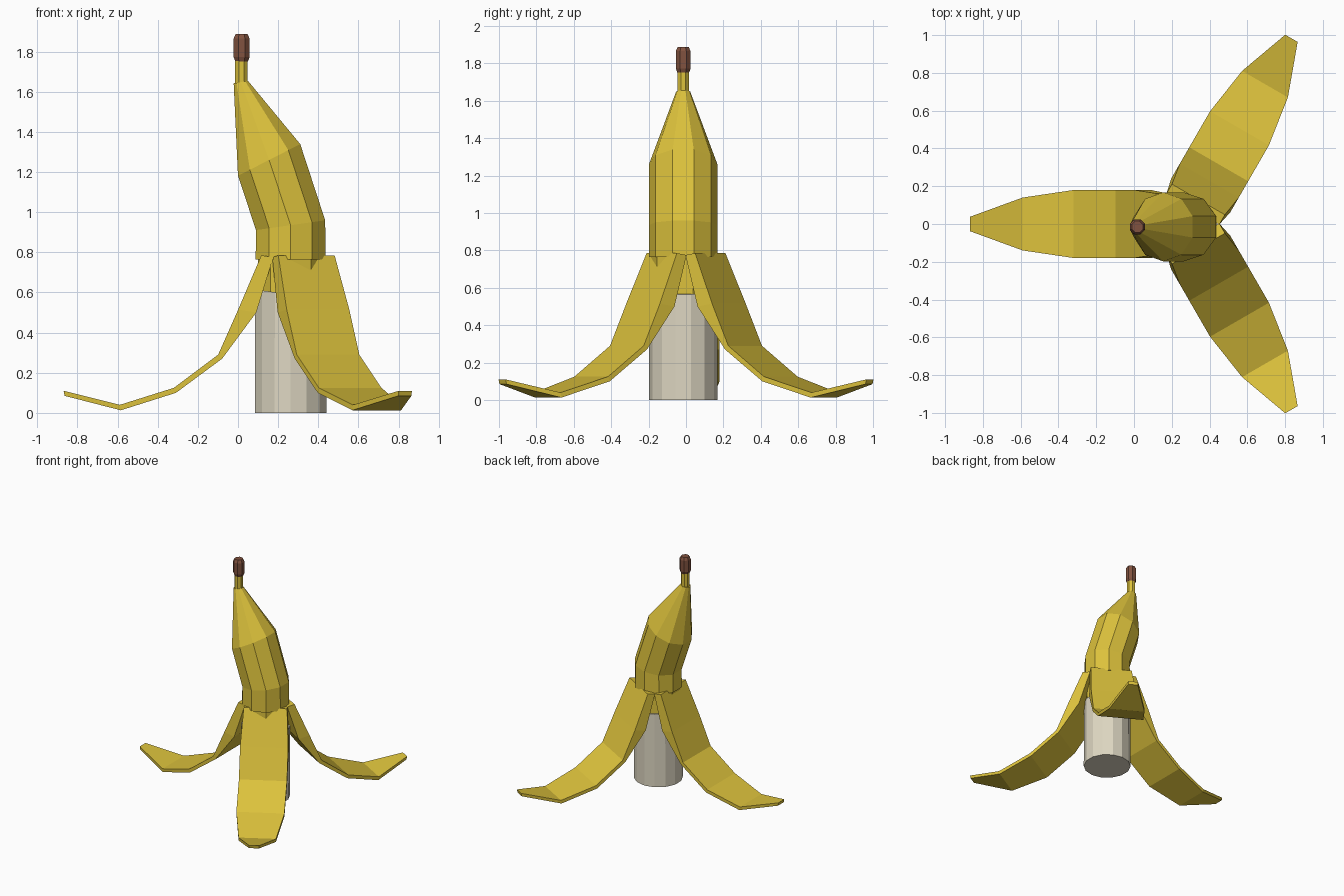
import bpy, bmesh, math
from mathutils import Vector, Matrix

if "Cube" in bpy.data.objects:
    bpy.data.objects.remove(bpy.data.objects["Cube"])


def material(name, rgb):
    m = bpy.data.materials.new(name)
    m.diffuse_color = (*rgb, 1)
    m.use_nodes = True
    m.node_tree.nodes["Principled BSDF"].inputs["Base Color"].default_value = m.diffuse_color
    return m


YELLOW = material("peel_yellow", (0.72, 0.54, 0.045))
CREAM = material("flesh_cream", (0.73, 0.68, 0.54))
BROWN = material("stem_brown", (0.22, 0.085, 0.05))
CX, CY = 0.262, -0.015   # centre of the fruit


def loft(name, rings, mat):
    """Join rings of points with quads and cap both ends."""
    bm = bmesh.new()
    rows = [[bm.verts.new(p) for p in ring] for ring in rings]
    n = len(rows[0])
    for a, b in zip(rows, rows[1:]):
        for i in range(n):
            j = (i + 1) % n
            bm.faces.new((a[i], a[j], b[j], b[i]))
    bm.faces.new(rows[0])
    bm.faces.new(rows[-1])
    bmesh.ops.recalc_face_normals(bm, faces=bm.faces)
    me = bpy.data.meshes.new(name)
    bm.to_mesh(me)
    bm.free()
    me.materials.append(mat)
    ob = bpy.data.objects.new(name, me)
    bpy.context.collection.objects.link(ob)
    return ob


def ring(x, z, r, slope, sides, offset=0.5):
    """Circle around (x, z); slope is its rise in degrees towards +x."""
    t = math.radians(slope)
    pts = []
    for i in range(sides):
        a = 2 * math.pi * (i + offset) / sides
        u = r * math.cos(a)
        pts.append((x + u * math.cos(t), CY + r * math.sin(a), z + u * math.sin(t)))
    return pts


# Closed upper peel, bending towards the stem
body = [(CX, 0.59, 0.172, -8), (CX, 0.765, 0.172, 0), (CX, 0.765, 0.183, 0),
        (CX, 0.935, 0.183, 8), (0.155, 1.26, 0.183, 27), (0.014, 1.648, 0.038, 10)]
loft("upper_peel", [ring(*b, 10) for b in body], YELLOW)

# Stem and brown cut end
loft("stem", [ring(0.017, z, 0.034, 0, 8) for z in (1.62, 1.77)], YELLOW)
cap = [(1.75, 0.034), (1.773, 0.043), (1.865, 0.043), (1.887, 0.032)]
loft("stem_end", [ring(0.018, z, r, 0, 8) for z, r in cap], BROWN)

# Pale flesh with a slightly slanted top
loft("flesh", [ring(CX, 0, 0.183, 0, 14), ring(CX, 0.59, 0.183, -8, 14)], CREAM)

# Three folded-down peel strips: outer r, z, inner r, z, half width
strip = [(0.15, 0.785, 0.09, 0.775, 0.162), (0.265, 0.515, 0.175, 0.50, 0.18),
         (0.365, 0.29, 0.345, 0.27, 0.18), (0.585, 0.125, 0.575, 0.10, 0.18),
         (0.855, 0.04, 0.85, 0.013, 0.14), (1.135, 0.11, 1.13, 0.085, 0.038)]
for k, angle in enumerate((60, 180, 300)):
    m = Matrix.Translation((0.266, 0, 0)) @ Matrix.Rotation(math.radians(angle), 4, 'Z')
    rings = [[m @ Vector(p) for p in ((ro, -h, zo), (ro, h, zo), (ri, h, zi), (ri, -h, zi))]
             for ro, zo, ri, zi, h in strip]
    loft(f"peel_strip_{k + 1}", rings, YELLOW)
